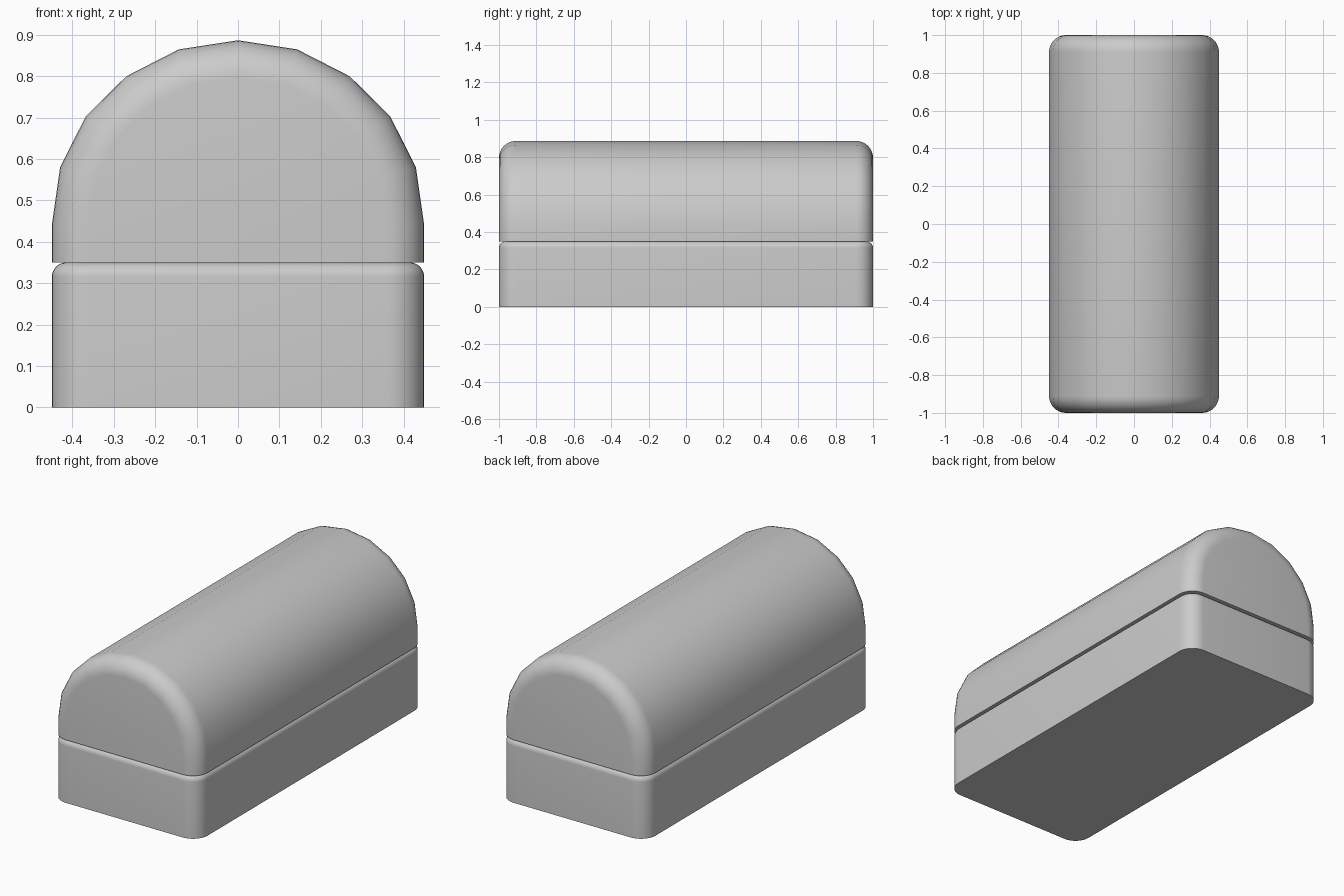
import bpy, bmesh
from math import sin, cos, pi
from mathutils import Vector

if "Cube" in bpy.data.objects:
    bpy.data.objects.remove(bpy.data.objects["Cube"])

W, L, SEAM = 0.45, 1.0, 0.35   # half width, half length, seam height
R, RIM = 0.09, 0.035           # large corner radius, rim radius of the base
SEG = 8


def loft(name, rings):
    """Skin equal-length closed rings, cap both ends, shade smooth by angle."""
    bm = bmesh.new()
    vs = [[bm.verts.new(p) for p in ring] for ring in rings]
    n = len(rings[0])
    for a, b in zip(vs, vs[1:]):
        for i in range(n):
            j = (i + 1) % n
            bm.faces.new((a[i], a[j], b[j], b[i]))
    bm.faces.new(vs[0])
    bm.faces.new(vs[-1])
    bmesh.ops.recalc_face_normals(bm, faces=bm.faces)
    me = bpy.data.meshes.new(name)
    bm.to_mesh(me)
    bm.free()
    ob = bpy.data.objects.new(name, me)
    bpy.context.collection.objects.link(ob)
    bpy.ops.object.select_all(action='DESELECT')
    ob.select_set(True)
    bpy.context.view_layer.objects.active = ob
    bpy.ops.object.shade_smooth_by_angle(angle=pi / 6)
    return ob


def quarter(r):
    """(inset, distance short of the end) along a quarter-round edge."""
    return [(r * (1 - cos(t)), r * (1 - sin(t)))
            for t in (pi / 2 * k / SEG for k in range(SEG + 1))]


def rounded_rect(inset, z):
    pts = []
    for q, (sx, sy) in enumerate(((1, 1), (-1, 1), (-1, -1), (1, -1))):
        for k in range(SEG + 1):
            a = pi / 2 * (q + k / SEG)
            pts.append((sx * (W - R) + (R - inset) * cos(a),
                        sy * (L - R) + (R - inset) * sin(a), z))
    return pts


# Base: rounded upright corners, rounded upper rim, flat bottom
loft("base", [rounded_rect(0, 0)] +
     [rounded_rect(i, SEAM - d) for i, d in quarter(RIM)])

# Domed lid: faceted arch profile, right half mirrored
half = [(W, SEAM), (W, 0.44), (0.43, 0.58), (0.368, 0.703),
        (0.27, 0.80), (0.143, 0.865), (0, 0.887)]
arch = [Vector(p) for p in half + [(-x, z) for x, z in half[-2::-1]]]


def arch_ring(inset, y):
    pts = []
    for i, p in enumerate(arch):
        before = (p - arch[i - 1]).normalized() if i else Vector((0, 1))
        after = (arch[i + 1] - p).normalized() if i < len(arch) - 1 else Vector((0, -1))
        n1, n2 = Vector((-before.y, before.x)), Vector((-after.y, after.x))
        q = p + (n1 + n2) * (inset / (1 + n1.dot(n2)))
        pts.append((q.x, y, q.y))
    return pts


edge = quarter(R)
loft("lid", [arch_ring(i, d - L) for i, d in reversed(edge)] +
     [arch_ring(i, L - d) for i, d in edge])
